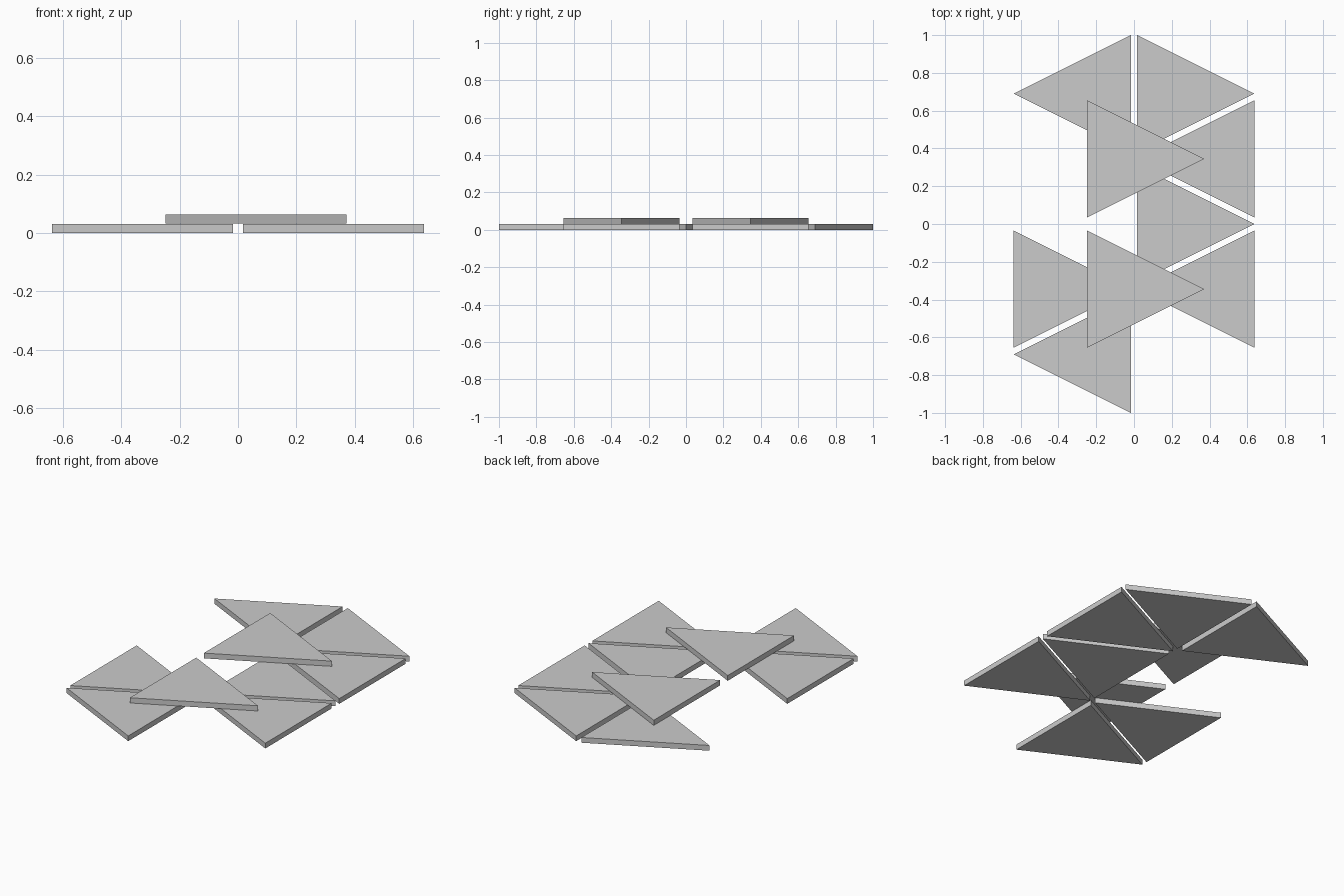
import bpy

if "Cube" in bpy.data.objects:
    bpy.data.objects.remove(bpy.data.objects["Cube"])

SIDE = 0.62      # edge length, also the triangle's depth
THICK = 0.031    # tile thickness
PITCH = 0.69 / 2  # row spacing


def tile(name, base_x, row, direction, z=0.0):
    """Triangular prism: upright edge at base_x, apex pointing along +x or -x."""
    y = row * PITCH
    outline = [(base_x, y - SIDE / 2),
               (base_x + direction * SIDE, y),
               (base_x, y + SIDE / 2)]
    if direction < 0:
        outline.reverse()
    verts = [(px, py, z + h) for h in (0, THICK) for px, py in outline]
    faces = [(2, 1, 0), (3, 4, 5)]
    faces += [(i, (i + 1) % 3, (i + 1) % 3 + 3, i + 3) for i in range(3)]
    mesh = bpy.data.meshes.new(name)
    mesh.from_pydata(verts, [], faces)
    obj = bpy.data.objects.new(name, mesh)
    bpy.context.collection.objects.link(obj)


INNER, OUTER = 0.017, 0.637

# right column of alternating tiles
for i, row in enumerate((2, 1, 0, -1)):
    if i % 2 == 0:
        tile(f"right_tile_{i + 1}", INNER, row, 1)
    else:
        tile(f"right_tile_{i + 1}", OUTER, row, -1)

# left column, with a gap in the middle
tile("left_tile_back", -INNER, 2, -1)
tile("left_tile_middle", -OUTER, -1, 1)
tile("left_tile_front", -INNER, -2, -1)

# raised tiles resting on the lower layer
for name, row in (("raised_tile_back", 1), ("raised_tile_front", -1)):
    tile(name, -0.248, row, 1, THICK + 0.001)
